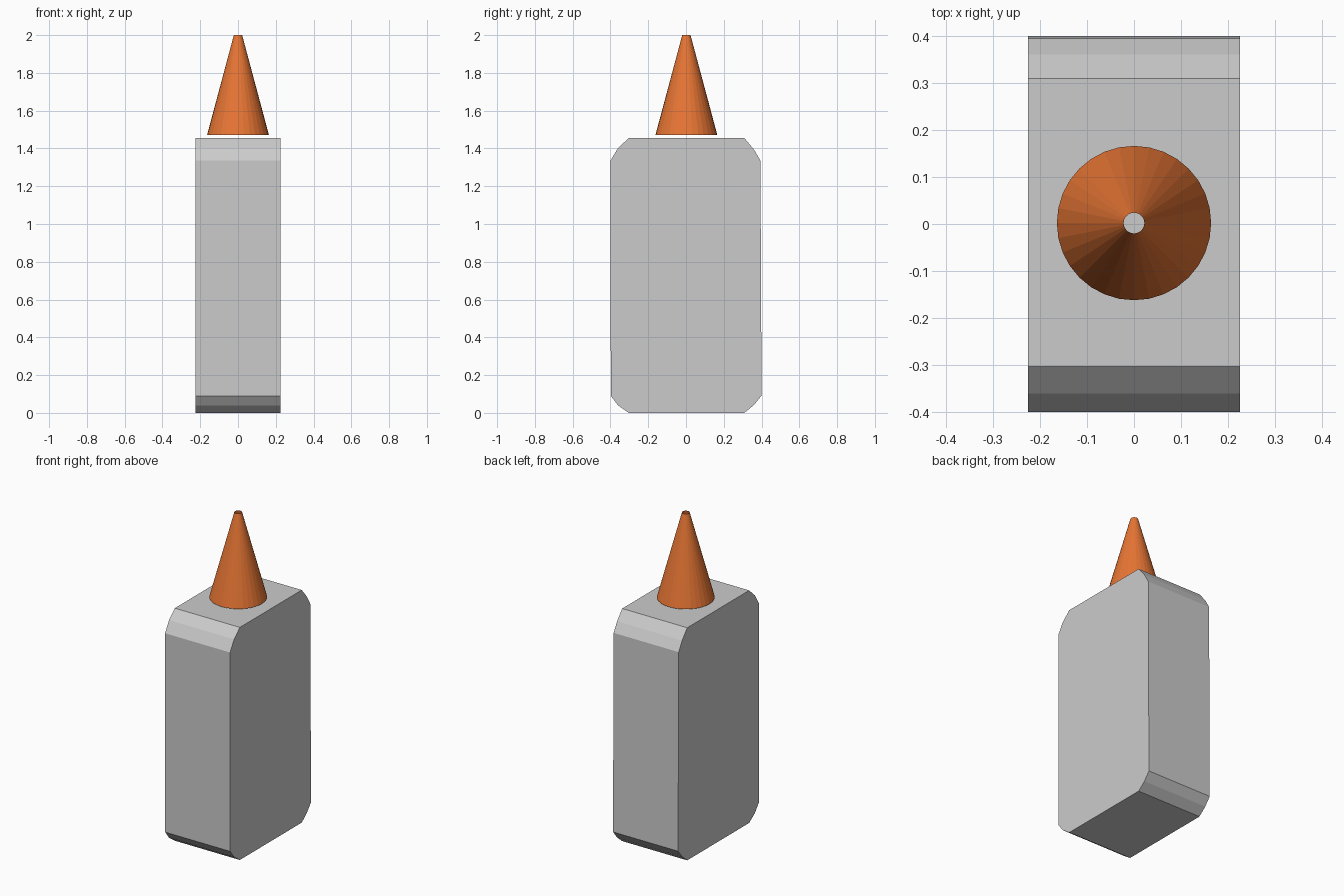
import bpy
import bmesh
from mathutils import Vector

if "Cube" in bpy.data.objects:
    bpy.data.objects.remove(bpy.data.objects["Cube"])


def make_object(name, bm):
    bmesh.ops.recalc_face_normals(bm, faces=bm.faces)
    mesh = bpy.data.meshes.new(name)
    bm.to_mesh(mesh)
    bm.free()
    obj = bpy.data.objects.new(name, mesh)
    bpy.context.collection.objects.link(obj)
    return obj


# Bottle body: flat slab with faceted corners, side profile (y, z) extruded along x
HALF_WIDTH = 0.225
profile = [
    (-0.303, 0.004), (0.309, 0.004), (0.36, 0.042), (0.40, 0.092),
    (0.394, 1.335), (0.36, 1.394), (0.309, 1.455),
    (-0.303, 1.455), (-0.36, 1.402), (-0.40, 1.335),
    (-0.398, 0.09), (-0.36, 0.04),
]
profile[0] = (-0.303, 0.0)
profile[1] = (0.309, 0.0)
bm = bmesh.new()
side = bm.faces.new([bm.verts.new((-HALF_WIDTH, y, z)) for y, z in profile])
extruded = bmesh.ops.extrude_face_region(bm, geom=[side], use_keep_orig=True)
new_verts = [v for v in extruded["geom"] if isinstance(v, bmesh.types.BMVert)]
bmesh.ops.translate(bm, verts=new_verts, vec=Vector((2 * HALF_WIDTH, 0, 0)))
make_object("bottle_body", bm)

# Nozzle: open-ended tapered cone floating just above the body
BASE_Z, TIP_Z = 1.47, 2.0
bm = bmesh.new()
bmesh.ops.create_cone(bm, cap_ends=False, segments=32,
                      radius1=0.164, radius2=0.022, depth=TIP_Z - BASE_Z)
bmesh.ops.translate(bm, verts=bm.verts, vec=Vector((0, 0.002, (BASE_Z + TIP_Z) / 2)))
nozzle = make_object("nozzle", bm)

orange = bpy.data.materials.new("orange_plastic")
orange.diffuse_color = (0.8, 0.18, 0.035, 1)
orange.use_nodes = True
orange.node_tree.nodes["Principled BSDF"].inputs["Base Color"].default_value = orange.diffuse_color
nozzle.data.materials.append(orange)
